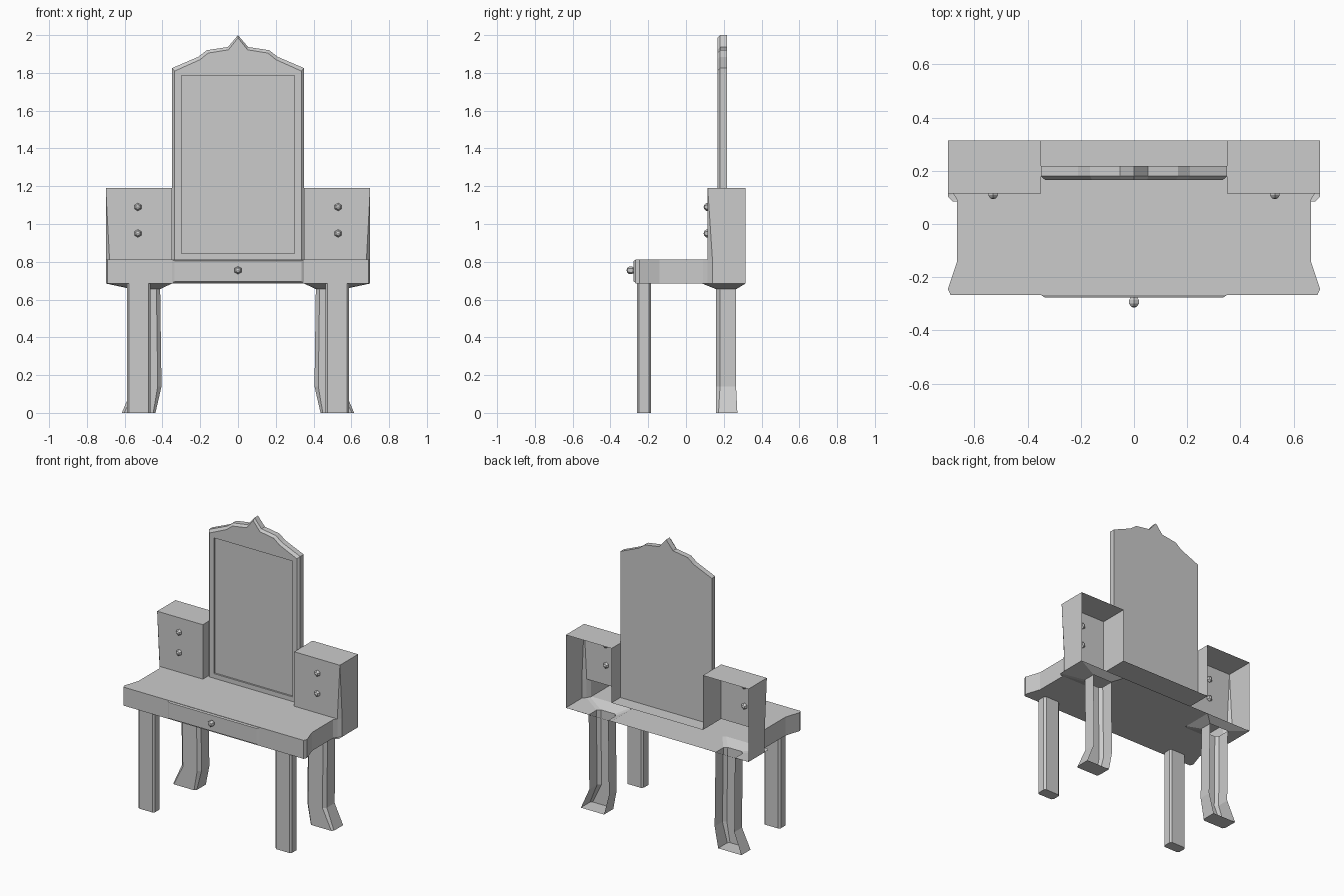
import bpy, bmesh, math
from mathutils import Matrix

if "Cube" in bpy.data.objects:
    bpy.data.objects.remove(bpy.data.objects["Cube"])


def build(name, faces, mirror=False):
    """Make an object from faces given as point lists, welded, optionally mirrored in x."""
    bm = bmesh.new()
    for f in faces:
        bm.faces.new([bm.verts.new(p) for p in f])
    if mirror:
        for f in faces:
            bm.faces.new([bm.verts.new((-x, y, z)) for x, y, z in reversed(f)])
    bmesh.ops.remove_doubles(bm, verts=bm.verts, dist=1e-4)
    bmesh.ops.recalc_face_normals(bm, faces=bm.faces)
    me = bpy.data.meshes.new(name)
    bm.to_mesh(me)
    bm.free()
    ob = bpy.data.objects.new(name, me)
    bpy.context.collection.objects.link(ob)
    return ob


def loft(rings, closed=True, start=False, end=False):
    """Quads between successive rings, with optional end caps."""
    faces = []
    n = len(rings[0])
    for a, b in zip(rings, rings[1:]):
        for i in range(n if closed else n - 1):
            j = (i + 1) % n
            faces.append([a[i], a[j], b[j], b[i]])
    if start:
        faces.append(list(rings[0]))
    if end:
        faces.append(list(rings[-1]))
    return faces


def at_z(pts, z):
    return [(x, y, z) for x, y in pts]


LOW, TOP, BOX, BACK = 0.685, 0.813, 1.19, 0.315

# Table shell: flared front corners, open at the back
rim = [(0, -0.267), (0.69, -0.267), (0.70, -0.245), (0.665, -0.14),
       (0.665, 0.09), (0.68, 0.115), (0.70, 0.14), (0.70, BACK)]
table = loft([at_z(rim, LOW), at_z(rim, TOP)], closed=False)
table.append(at_z(rim[:6] + [(0.35, 0.115), (0.35, BACK), (0, BACK)], TOP))
table.append(at_z(rim[:5] + [(0.66, 0.085), (0.37, 0.085), (0.35, 0.10),
                             (0.35, BACK), (0, BACK)], LOW))
build("table_body", table, mirror=True)

# Side drawer boxes: hollow, open behind and below
f_in, f_out, s_mid = (0.35, 0.115), (0.68, 0.115), (0.70, 0.14)
t_out = (0.70, 0.115, BOX)
build("drawer_box", [
    [(*f_in, TOP), (*f_out, TOP), t_out, (*f_in, BOX)],
    [(*f_out, TOP), (*s_mid, TOP), t_out],
    [(*s_mid, TOP), (0.70, BACK, TOP), (0.70, BACK, BOX), t_out],
    [(*f_in, TOP), (0.35, BACK, TOP), (0.35, BACK, BOX), (*f_in, BOX)],
    [(*f_in, BOX), t_out, (0.70, BACK, BOX), (0.35, BACK, BOX)],
], mirror=True)


# Rear legs: channels open at the back, flared top and out-turned feet
def channel(xi, xo, yf, yb, c, z):
    return [(xi, yb, z), (xi, yf + c, z), (xi + c, yf, z),
            (xo - c, yf, z), (xo, yf + c, z), (xo, yb, z)]


flare = channel(0.35, 0.70, 0.085, BACK, 0.018, LOW)
neck = channel(0.412, 0.56, 0.16, 0.265, 0.02, 0.655)
rear = loft([flare, neck,
             channel(0.405, 0.555, 0.16, 0.265, 0.02, 0.14),
             channel(0.437, 0.615, 0.16, 0.272, 0.012, 0)], closed=False, end=True)
rear.append([flare[0], flare[-1], neck[-1], neck[0]])
build("rear_legs", rear, mirror=True)

# Front legs: straight posts with chamfered corners
c = 0.012
x0, x1, y0, y1 = 0.462, 0.588, -0.26, -0.185
post = [(x0 + c, y0), (x1 - c, y0), (x1, y0 + c), (x1, y1 - c),
        (x1 - c, y1), (x0 + c, y1), (x0, y1 - c), (x0, y0 + c)]
build("front_legs", loft([at_z(post, 0), at_z(post, LOW)], start=True, end=True), mirror=True)


# Centre drawer front: thin raised panel
def panel(w, z0, z1, y):
    return [(-w, y, z0), (w, y, z0), (w, y, z1), (-w, y, z1)]


build("drawer_front", loft([panel(0.35, 0.69, 0.81, -0.267),
                            panel(0.335, 0.695, 0.805, -0.277)], end=True))

# Mirror: crested frame with bevelled edge and recessed glass
half = [(0.35, TOP), (0.35, 1.825), (0.21, 1.885), (0.165, 1.92), (0.053, 1.937)]
outline = half + [(0, 2.0)] + [(-x, z) for x, z in reversed(half)]
edge = [(x * 0.957, z if z == TOP else z - 0.015) for x, z in outline]
glass = [(max(-0.30, min(0.30, x)), max(0.845, min(1.785, z))) for x, z in outline]
build("mirror", loft([[(x, y, z) for x, z in ring] for ring, y in
                      ((outline, 0.218), (outline, 0.18), (edge, 0.166),
                       (glass, 0.166), (glass, 0.178))], start=True, end=True))

# Knobs: small six-sided balls
spots = [(0, -0.293, 0.755)] + [(s * 0.53, 0.115, z) for s in (-1, 1) for z in (0.95, 1.09)]
for p in spots:
    knob = build("knob", [])
    bm = bmesh.new()
    bmesh.ops.create_uvsphere(bm, u_segments=6, v_segments=5, radius=0.022,
                              matrix=Matrix.Translation(p) @ Matrix.Rotation(math.pi / 2, 4, 'X'))
    bm.to_mesh(knob.data)
    bm.free()
